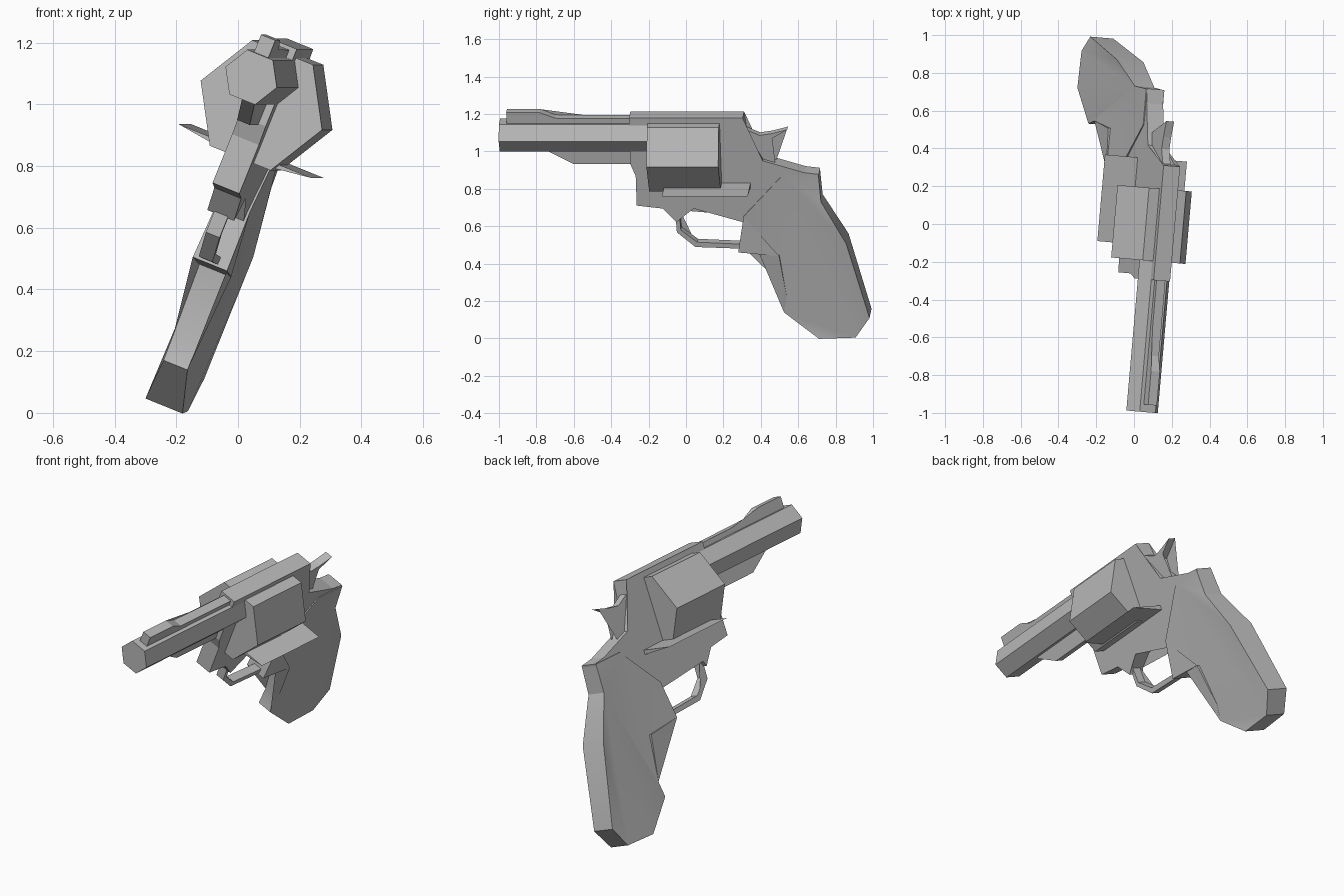
import bpy
import bmesh
from math import radians, cos, sin, pi
from mathutils import Matrix

old = bpy.data.objects.get("Cube")
if old:
    bpy.data.objects.remove(old, do_unlink=True)

# One plain grey for everything
grey = bpy.data.materials.new("plain_grey")
grey.use_nodes = True
grey.diffuse_color = (0.5, 0.5, 0.5, 1)
grey.node_tree.nodes["Principled BSDF"].inputs["Base Color"].default_value = (0.5, 0.5, 0.5, 1)

# The whole piece leans sideways and is turned slightly
POSE = (Matrix.Translation((-0.308, 0.04, 0))
        @ Matrix.Rotation(radians(-5), 4, 'Z')
        @ Matrix.Rotation(radians(22), 4, 'Y'))


def finish(name, bm):
    bmesh.ops.recalc_face_normals(bm, faces=bm.faces)
    mesh = bpy.data.meshes.new(name)
    bm.to_mesh(mesh)
    bm.free()
    mesh.materials.append(grey)
    obj = bpy.data.objects.new(name, mesh)
    bpy.context.collection.objects.link(obj)
    obj.matrix_world = POSE
    return obj


def slab(name, outline, half):
    """Side outline (y, z) given thickness; half is one width or one per point."""
    widths = half if isinstance(half, list) else [half] * len(outline)
    bm = bmesh.new()
    left, right = ([bm.verts.new((side * w, y, z)) for (y, z), w in zip(outline, widths)]
                   for side in (1, -1))
    n = len(outline)
    for i in range(n):
        j = (i + 1) % n
        bm.faces.new((left[i], left[j], right[j], right[i]))
    caps = [bm.faces.new(left), bm.faces.new(right[::-1])]
    bmesh.ops.triangulate(bm, faces=caps)
    return finish(name, bm)


def bar(name, section, y0, y1):
    """Cross-section (x, z) run along the length."""
    bm = bmesh.new()
    ends = [[bm.verts.new((x, y, z)) for x, z in section] for y in (y0, y1)]
    n = len(section)
    for i in range(n):
        j = (i + 1) % n
        bm.faces.new((ends[0][i], ends[0][j], ends[1][j], ends[1][i]))
    bm.faces.new(ends[0])
    bm.faces.new(ends[1][::-1])
    return finish(name, bm)


def hexagon(radius, z):
    return [(radius * cos(i * pi / 3), z + radius * sin(i * pi / 3)) for i in range(6)]


# Barrel and drum
bar("barrel", hexagon(0.09, 1.173), -1.0, -0.15)
bar("cylinder_drum", hexagon(0.213, 1.075), -0.2, 0.185)

# Top rib with raised front sight, and lug below the barrel
slab("barrel_rib", [(-0.96, 1.24), (-0.96, 1.312), (-0.78, 1.312), (-0.7, 1.28),
                    (-0.28, 1.278), (-0.28, 1.24)], 0.025)
slab("barrel_lug", [(-0.74, 1.1), (-0.74, 1.087), (-0.61, 1.015),
                    (-0.28, 1.015), (-0.28, 1.1)], 0.022)

# Frame with rear tang
slab("frame", [(-0.3, 1.29), (-0.3, 1.02), (-0.275, 0.955), (-0.275, 0.785),
               (-0.135, 0.768), (-0.065, 0.69), (-0.05, 0.72), (0.03, 0.768),
               (0.155, 0.785), (0.225, 0.763), (0.29, 0.69), (0.45, 0.65),
               (0.7, 0.9), (0.708, 0.965), (0.63, 0.975), (0.41, 1.043),
               (0.32, 1.205), (0.31, 1.29)], 0.047)

# Thin wedge fins either side of the frame
bar("side_fins", [(-0.235, 0.915), (0.235, 0.915), (0.045, 0.89), (-0.045, 0.89)], -0.12, 0.34)

# Hammer with spur
slab("hammer", [(0.3, 1.225), (0.35, 1.2), (0.395, 1.18), (0.46, 1.19), (0.545, 1.213),
                (0.5, 1.185), (0.432, 1.145), (0.428, 1.07), (0.475, 1.015),
                (0.38, 1.0), (0.3, 1.1)], 0.022)

# Trigger guard
slab("trigger_guard", [(-0.07, 0.7), (-0.067, 0.622), (0.03, 0.537), (0.29, 0.527),
                       (0.29, 0.553), (0.04, 0.565), (-0.045, 0.635), (-0.05, 0.73)], 0.024)

# Grip, narrowing at the toe
grip = slab("grip", [(0.515, 0.963), (0.706, 0.963), (0.715, 0.81), (0.845, 0.575),
                     (0.955, 0.145), (0.876, 0.03), (0.68, 0.024), (0.495, 0.167),
                     (0.513, 0.255), (0.481, 0.5), (0.262, 0.52), (0.297, 0.725)],
            [0.052, 0.052, 0.056, 0.075, 0.066, 0.062, 0.065, 0.042, 0.045, 0.062, 0.06, 0.055])
bpy.ops.object.select_all(action='DESELECT')
grip.select_set(True)
bpy.context.view_layer.objects.active = grip
bpy.ops.object.shade_smooth_by_angle(angle=radians(25))
